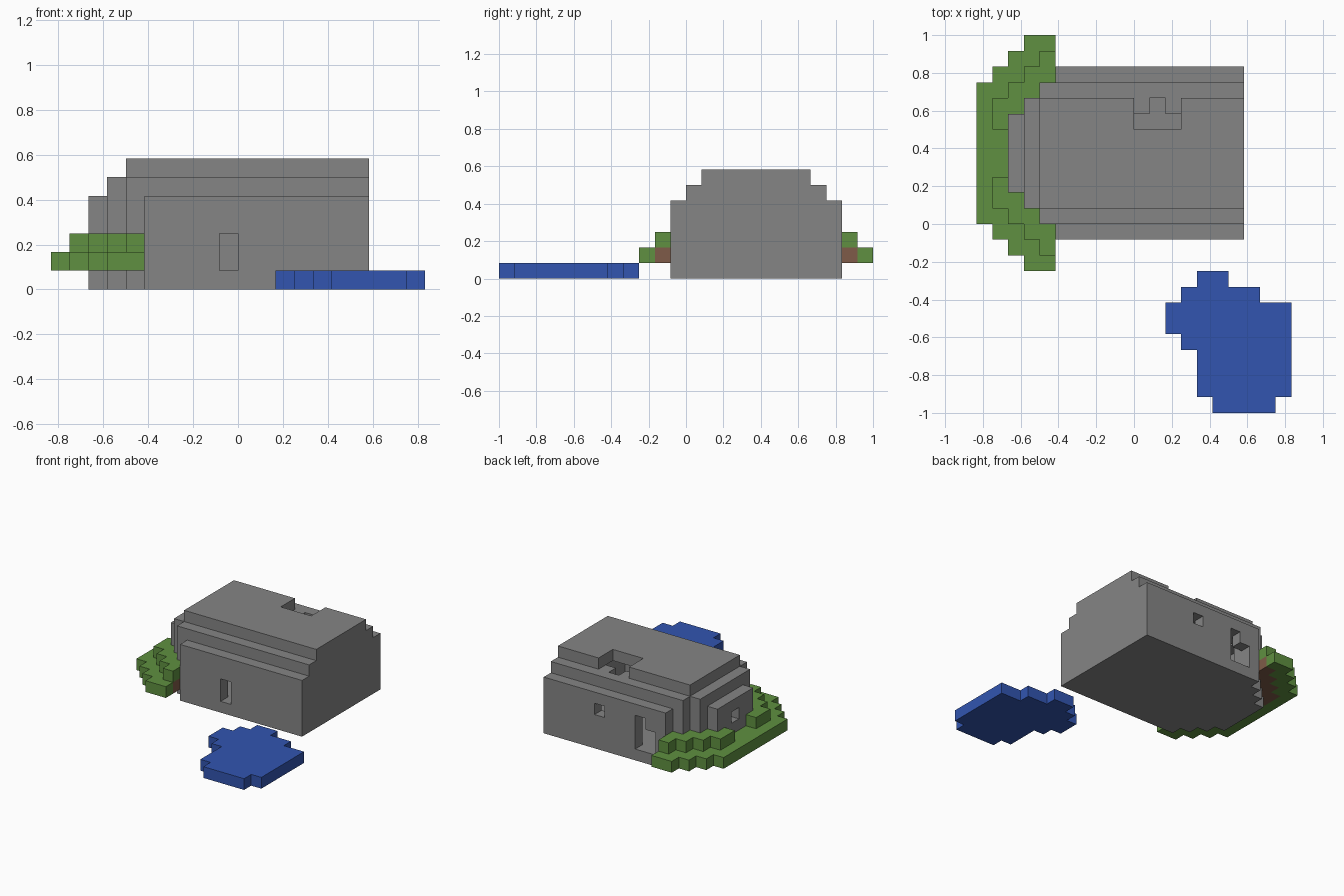
import bpy
import bmesh

UNIT = 1 / 12  # edge of one block

cube = bpy.data.objects.get("Cube")
if cube:
    bpy.data.objects.remove(cube, do_unlink=True)


def material(name, colour):
    mat = bpy.data.materials.new(name)
    mat.use_nodes = True
    rgba = (*colour, 1)
    mat.diffuse_color = rgba
    mat.node_tree.nodes["Principled BSDF"].inputs["Base Color"].default_value = rgba
    return mat


def box(x, y, z):
    """Set of block cells filling the three half-open ranges."""
    return {(i, j, k) for i in range(*x) for j in range(*y) for k in range(*z)}


def stepped(x_inner, x_end, y, z, steps):
    """Box whose -x end narrows by one block per step."""
    cells = box((x_inner, x_end), y, z)
    for s in range(1, steps + 1):
        cells |= box((x_inner - s, x_inner - s + 1), (y[0] + s, y[1] - s), z)
    return cells


def build(name, cells, mat):
    """Mesh the outer skin of a set of block cells."""
    bm = bmesh.new()
    corners = {}

    def vert(p):
        if p not in corners:
            corners[p] = bm.verts.new([c * UNIT for c in p])
        return corners[p]

    for cell in sorted(cells):
        for axis in range(3):
            for side in (0, 1):
                near = list(cell)
                near[axis] += 2 * side - 1
                if tuple(near) in cells:
                    continue
                u, v = (axis + 1) % 3, (axis + 2) % 3
                loop = []
                for du, dv in ((0, 0), (1, 0), (1, 1), (0, 1)):
                    p = list(cell)
                    p[axis] += side
                    p[u] += du
                    p[v] += dv
                    loop.append(vert(tuple(p)))
                bm.faces.new(loop if side else loop[::-1])
    mesh = bpy.data.meshes.new(name)
    bm.to_mesh(mesh)
    bm.free()
    mesh.materials.append(mat)
    obj = bpy.data.objects.new(name, mesh)
    bpy.context.collection.objects.link(obj)
    return obj


stone = material("stone grey", (0.235, 0.235, 0.235))
leaf = material("leaf green", (0.115, 0.28, 0.052))
bark = material("earth brown", (0.21, 0.105, 0.065))
water = material("water blue", (0.032, 0.091, 0.434))

# House: three stepped tiers with a rounded end
outer = (stepped(-5, 7, (-1, 10), (0, 5), 3)
         | stepped(-6, 7, (0, 9), (5, 6), 1)
         | box((-6, 7), (1, 8), (6, 7)))

# Hollow room that follows the tiers
room = (stepped(-4, 6, (0, 9), (1, 4), 3)
        | stepped(-5, 6, (1, 8), (4, 5), 1)
        | box((-5, 6), (2, 7), (5, 6)))

# Openings: front window, back window, end window, back door, roof notch
openings = (box((-1, 0), (-1, 0), (1, 3))
            | box((1, 2), (9, 10), (3, 4))
            | box((-8, -7), (4, 5), (3, 4))
            | box((-3, -2), (9, 10), (1, 4))
            | box((-4, -3), (9, 10), (1, 3))
            | box((0, 3), (6, 8), (6, 7))
            | box((1, 2), (7, 8), (5, 6)))
build("house", outer - room - openings, stone)

# Hedge: wide lower ring, narrower top with a gap before the end window
core = stepped(-6, -5, (-2, 11), (1, 2), 3) - outer
lower = stepped(-7, -5, (-3, 12), (1, 2), 3) - outer - core
upper = {(x, y, z + 1) for x, y, z in core} - box((-9, -8), (3, 6), (2, 3))
# Leaves cover the core where the gap exposes it
gap = box((-9, -8), (3, 6), (1, 2))
build("hedge", lower | upper | gap, leaf)
build("hedge_core", core - gap, bark)

# Pond: flat slab with an irregular outline, in rows along y
pond_rows = [((4, 6), (-4, -3)), ((3, 8), (-5, -4)), ((2, 10), (-7, -5)),
             ((3, 10), (-8, -7)), ((4, 10), (-11, -8)), ((5, 9), (-12, -11))]
pond = set()
for x, y in pond_rows:
    pond |= box(x, y, (0, 1))
build("pond", pond, water)
